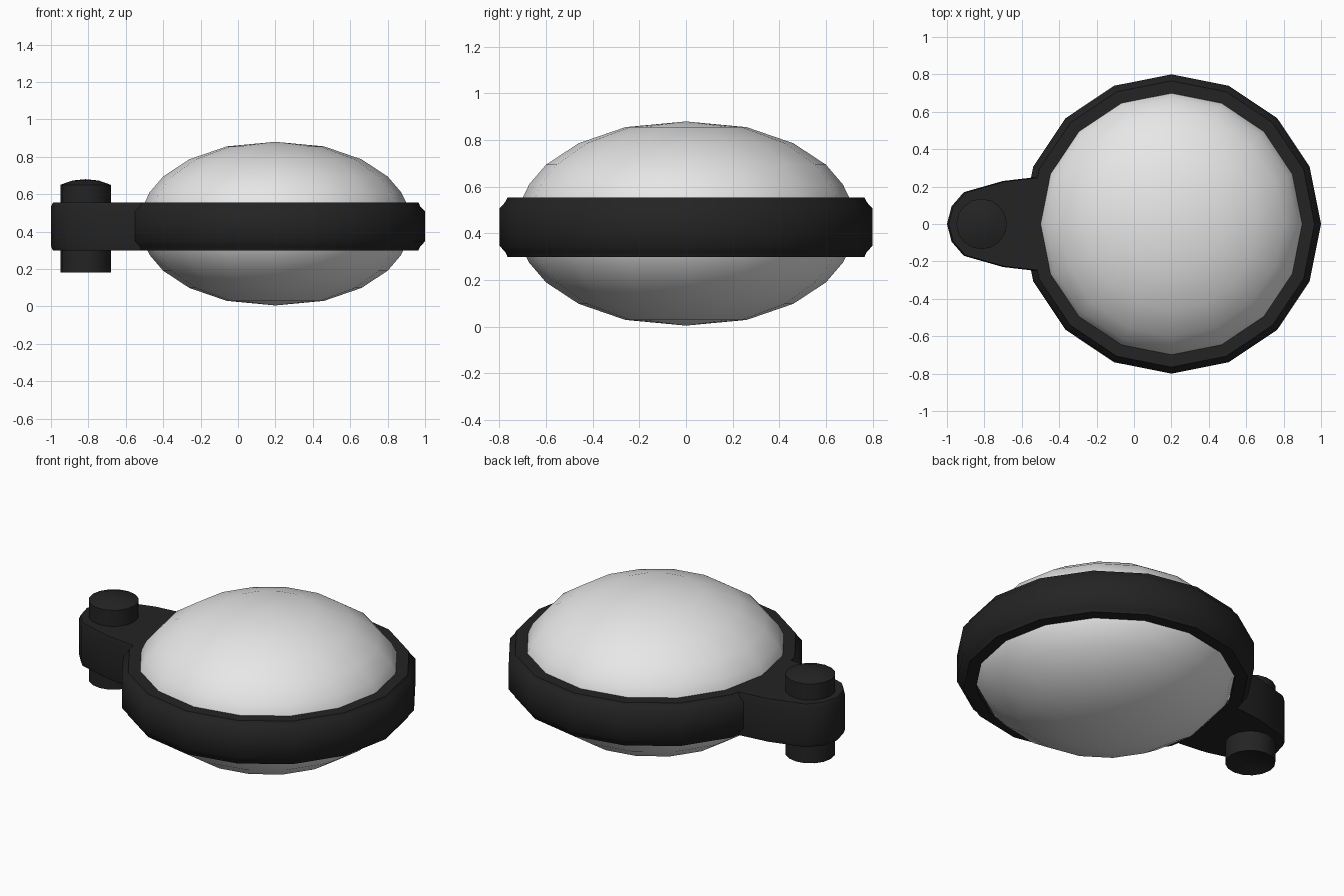
import bpy, bmesh, math

if "Cube" in bpy.data.objects:
    bpy.data.objects.remove(bpy.data.objects["Cube"])

def material(name, v):
    m = bpy.data.materials.new(name)
    m.diffuse_color = (v, v, v, 1)
    m.use_nodes = True
    m.node_tree.nodes["Principled BSDF"].inputs["Base Color"].default_value = m.diffuse_color
    return m

black = material("black plastic", 0.017)
pale = material("pale grey lens", 0.8)

def finish(bm, name, mat, angle):
    bmesh.ops.remove_doubles(bm, verts=bm.verts, dist=1e-5)
    bmesh.ops.recalc_face_normals(bm, faces=bm.faces)
    me = bpy.data.meshes.new(name)
    bm.to_mesh(me)
    bm.free()
    ob = bpy.data.objects.new(name, me)
    bpy.context.collection.objects.link(ob)
    me.materials.append(mat)
    bpy.ops.object.select_all(action='DESELECT')
    ob.select_set(True)
    bpy.context.view_layer.objects.active = ob
    bpy.ops.object.shade_smooth_by_angle(angle=math.radians(angle))
    return ob

def lathe(name, profile, cx, mat, angle, closed=False, sides=16):
    """Spin an (r, z) profile about a vertical axis at x = cx."""
    bm = bmesh.new()
    rings = [[bm.verts.new((cx + r * math.cos(2 * math.pi * i / sides),
                            r * math.sin(2 * math.pi * i / sides), z))
              for i in range(sides)] if r > 0 else [bm.verts.new((cx, 0, z))]
             for r, z in profile]
    pairs = list(zip(rings, rings[1:])) + ([(rings[-1], rings[0])] if closed else [])
    for a, b in pairs:
        for i in range(sides):
            j = (i + 1) % sides
            quad = [a[i % len(a)], a[j % len(a)], b[j % len(b)], b[i % len(b)]]
            bm.faces.new(list(dict.fromkeys(quad)))
    return finish(bm, name, mat, angle)

# Lens: flattened dome mirrored below its middle plane
MID = 0.4425
half = [(0, 0.4375), (0.26, 0.413), (0.46, 0.344), (0.6, 0.252), (0.672, 0.168), (0.715, 0.08)]
lathe("lens", [(r, MID + h) for r, h in half] + [(r, MID - h) for r, h in reversed(half)],
      0.2, pale, 60)

# Rim: band with small hollow corners on the outside
RM = 0.4275
outer = [(0.698, 0.1275), (0.765, 0.1275), (0.775, 0.106), (0.8, 0.08)]
lathe("rim", [(r, RM + h) for r, h in outer] + [(r, RM - h) for r, h in reversed(outer)],
      0.2, black, 50, closed=True)

# Hinge lug: outline mirrored across y, with a slightly inset top and bottom
side = [(-0.50, 0.25), (-0.53, 0.25), (-0.70, 0.23), (-0.91, 0.17), (-0.975, 0.095)]
outline = side + [(-1.0, 0)] + [(x, -y) for x, y in reversed(side)]
bm = bmesh.new()
layers = []
for h, s in ((-0.1275, 0.98), (-0.105, 1), (0.105, 1), (0.1275, 0.98)):
    layers.append([bm.verts.new((-0.5 + (x + 0.5) * s, y * s, RM + h)) for x, y in outline])
n = len(outline)
for a, b in zip(layers, layers[1:]):
    for i in range(n):
        j = (i + 1) % n
        bm.faces.new((a[i], a[j], b[j], b[i]))
bm.faces.new(layers[0])
bm.faces.new(layers[-1])
finish(bm, "hinge_lug", black, 35)

# Hinge pin: domed top, hollowed bottom
lathe("hinge_pin", [(0, 0.68), (0.07, 0.673), (0.135, 0.65), (0.135, 0.18), (0.07, 0.203), (0, 0.21)],
      -0.815, black, 40)
